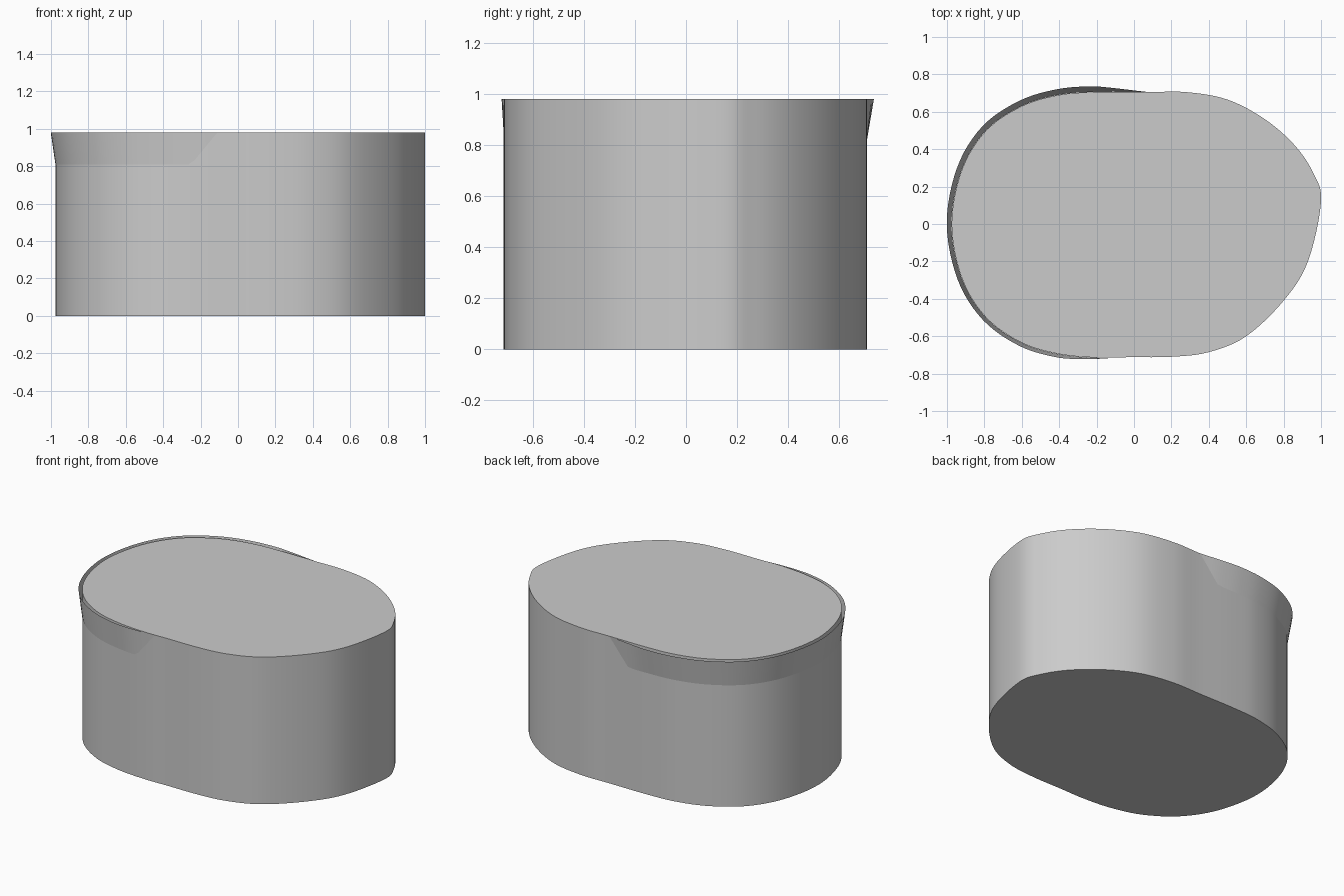
import bpy, bmesh, math
from mathutils import Vector

if "Cube" in bpy.data.objects:
    bpy.data.objects.remove(bpy.data.objects["Cube"], do_unlink=True)

HEIGHT, LIP_DROP, STEPS = 0.98, 0.17, 6

grey = bpy.data.materials.new("plain grey")
grey.use_nodes = True
grey.diffuse_color = (0.6, 0.6, 0.6, 1)
grey.node_tree.nodes["Principled BSDF"].inputs["Base Color"].default_value = (0.6, 0.6, 0.6, 1)

# Rounded outline, counter-clockwise from the right end
knots = [Vector(p) for p in [
    (1, .12), (.96, .27), (.86, .42), (.7, .56), (.5, .665), (.28, .705),
    (.07, .705), (-.2, .705), (-.4, .69), (-.6, .63), (-.79, .5), (-.92, .29),
    (-.975, 0), (-.92, -.29), (-.79, -.5), (-.6, -.635), (-.4, -.695), (-.2, -.714),
    (-.02, -.712), (.2, -.71), (.4, -.685), (.6, -.6), (.8, -.41), (.93, -.2)]]


def smooth_loop(pts, steps):
    out = []
    for i in range(len(pts)):
        a, b, c, d = (pts[(i + k) % len(pts)] for k in (-1, 0, 1, 2))
        for s in range(steps):
            t = s / steps
            out.append(0.5 * (2 * b + (c - a) * t + (2 * a - 5 * b + 4 * c - d) * t ** 2
                              + (3 * b - a - 3 * c + d) * t ** 3))
    return out


def finish(bm, name):
    mesh = bpy.data.meshes.new(name)
    bm.to_mesh(mesh)
    bm.free()
    mesh.materials.append(grey)
    obj = bpy.data.objects.new(name, mesh)
    bpy.context.collection.objects.link(obj)
    bpy.ops.object.select_all(action="DESELECT")
    obj.select_set(True)
    bpy.context.view_layer.objects.active = obj
    bpy.ops.object.shade_smooth_by_angle(angle=math.radians(30))


loop = smooth_loop(knots, STEPS)

# Solid body
bm = bmesh.new()
base = bm.faces.new([bm.verts.new((p.x, p.y, 0)) for p in loop])
top = bmesh.ops.extrude_face_region(bm, geom=[base], use_keep_orig=True)
bmesh.ops.translate(bm, vec=(0, 0, HEIGHT),
                    verts=[g for g in top["geom"] if isinstance(g, bmesh.types.BMVert)])
bmesh.ops.recalc_face_normals(bm, faces=bm.faces)
finish(bm, "body")

# Flared lip around the left-hand end of the outline, fading out at both tips
bm = bmesh.new()
first, last = 6 * STEPS, 18 * STEPS - 3
path = loop[first:last + 1]
travel = [0.0]
for p, q in zip(path, path[1:]):
    travel.append(travel[-1] + (q - p).length)
rows = []
for i, p in enumerate(path):
    tangent = loop[first + i + 1] - loop[first + i - 1]
    normal = Vector((tangent.y, -tangent.x)).normalized()
    d = min(travel[i], travel[-1] - travel[i])
    fade = min(1, d / 0.28)
    flare = (0.025 + 0.006 * normal.y) * fade
    low_z = HEIGHT - LIP_DROP * min(1, d / 0.14) - 0.001
    low, high = p + normal * 0.001, p + normal * (flare + 0.001)
    rows.append((bm.verts.new((low.x, low.y, low_z)), bm.verts.new((high.x, high.y, HEIGHT))))
for (a, b), (c, d) in zip(rows, rows[1:]):
    bm.faces.new((a, c, d, b))
finish(bm, "flared_lip")
